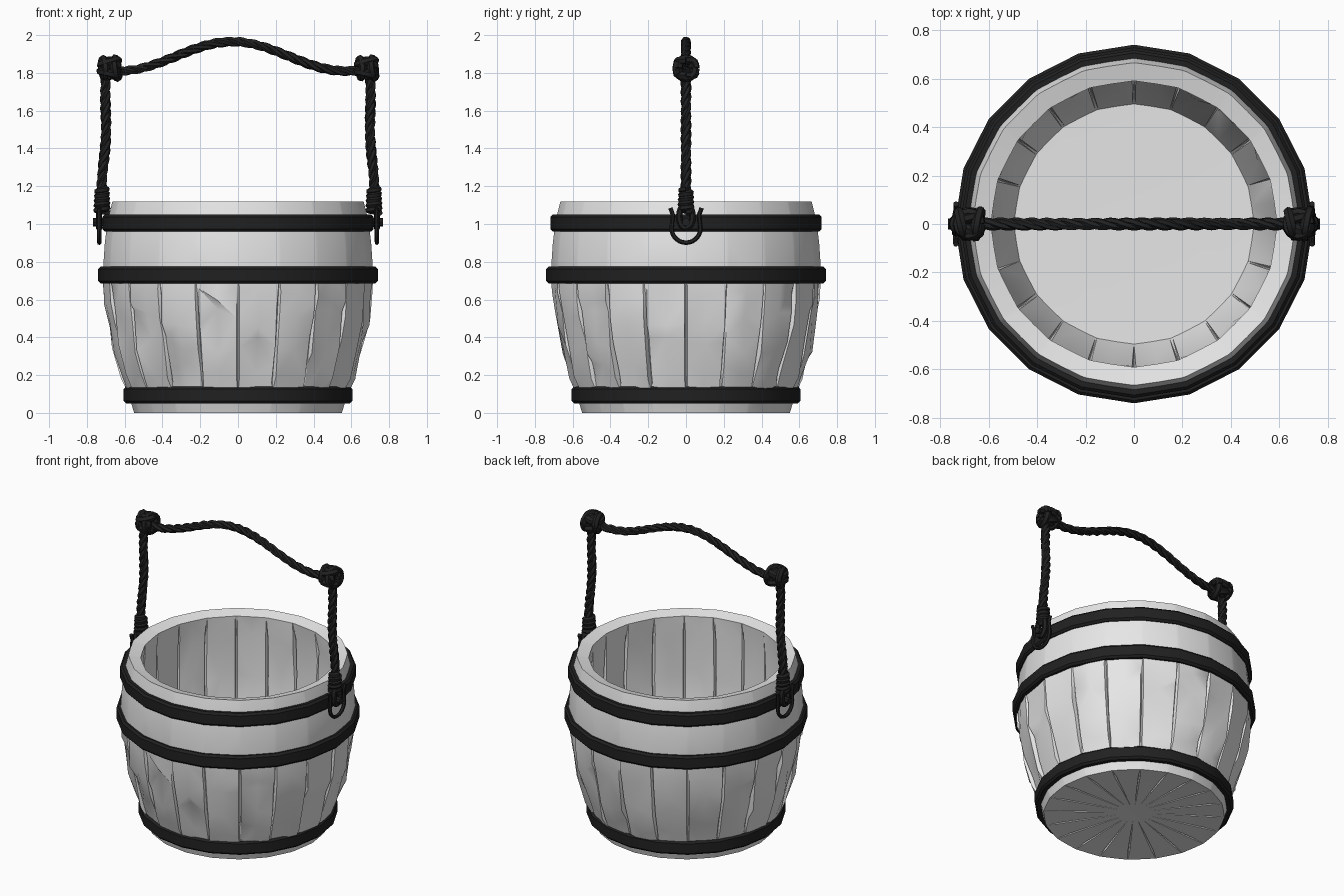
import bpy, bmesh, math, random
from mathutils import Vector

random.seed(4)
SIDES = 20
cube = bpy.data.objects.get("Cube")
if cube:
    bpy.data.objects.remove(cube, do_unlink=True)


def material(name, value):
    mat = bpy.data.materials.new(name)
    mat.use_nodes = True
    colour = (value, value, value, 1)
    mat.diffuse_color = colour
    bsdf = mat.node_tree.nodes["Principled BSDF"]
    bsdf.inputs["Base Color"].default_value = colour
    bsdf.inputs["Roughness"].default_value = 0.8
    return mat


WOOD = material("pale wood", 0.8)
BLACK = material("black iron and rope", 0.015)


def finish(name, bm, mat, angle=40):
    bmesh.ops.recalc_face_normals(bm, faces=bm.faces)
    mesh = bpy.data.meshes.new(name)
    bm.to_mesh(mesh)
    bm.free()
    mesh.materials.append(mat)
    obj = bpy.data.objects.new(name, mesh)
    bpy.context.collection.objects.link(obj)
    bpy.ops.object.select_all(action="DESELECT")
    obj.select_set(True)
    bpy.context.view_layer.objects.active = obj
    bpy.ops.object.shade_smooth_by_angle(angle=math.radians(angle))
    return obj


def bridge(bm, a, b):
    n = len(a)
    for i in range(n):
        bm.faces.new((a[i], a[(i + 1) % n], b[(i + 1) % n], b[i]))


def add_tube(bm, points, radius, sides=6):
    """Round tube along a path, capped at both ends."""
    points = [Vector(p) for p in points]
    rings, side = [], None
    for i, p in enumerate(points):
        t = (points[min(i + 1, len(points) - 1)] - points[max(i - 1, 0)]).normalized()
        if side is None:
            side = t.orthogonal()
        side = (side - t * side.dot(t)).normalized()
        up = t.cross(side)
        rings.append([bm.verts.new(p + radius * (side * math.cos(a) + up * math.sin(a)))
                      for a in (math.tau * k / sides for k in range(sides))])
    for a, b in zip(rings, rings[1:]):
        bridge(bm, a, b)
    bm.faces.new(rings[0])
    bm.faces.new(rings[-1])


def add_rope(bm, path, thickness, turns, steps=60):
    """Three strands twisted round a path function of 0..1."""
    for strand in range(3):
        points = []
        for i in range(steps + 1):
            t = i / steps
            p = path(t)
            d = (path(min(t + 0.01, 1)) - path(max(t - 0.01, 0))).normalized()
            u = Vector((0, 1, 0))
            v = d.cross(u).normalized()
            a = math.tau * (turns * t + strand / 3)
            points.append(p + (u * math.cos(a) + v * math.sin(a)) * thickness * 0.45)
        add_tube(bm, points, thickness * 0.6)


# Staved tub: outer wall, rim, inner wall; each row is radius, height, groove depth
ROWS = [(0.10, 0.012, 0), (0.25, 0.01, 0.02), (0.46, 0.005, 0.02), (0.55, 0, 0),
        (0.58, 0.1, 0), (0.625, 0.22, 0.025), (0.665, 0.36, 0.025), (0.695, 0.5, 0.025),
        (0.71, 0.62, 0.02), (0.715, 0.75, 0), (0.705, 0.9, 0), (0.69, 1.02, 0),
        (0.665, 1.12, 0), (0.59, 1.1, 0), (0.605, 0.95, -0.015), (0.61, 0.7, -0.015),
        (0.59, 0.4, -0.015), (0.495, 0.12, 0)]
bm = bmesh.new()
rings = []
for k, (r, z, groove) in enumerate(ROWS):
    ring = []
    for s in range(SIDES):
        for offset in (-0.04, 0, 0.04, 0.5):
            a = math.tau * (s + offset) / SIDES - math.pi / 2
            # flat staves with hand-hewn unevenness and narrow seams
            rr = r * (0.992 if offset == 0.5 else 1)
            zz = z
            if groove:
                if offset == 0:
                    rr, zz = (rr, z + groove) if k < 4 else (rr - groove, z)
                elif k > 3:
                    rr += random.uniform(-0.014, 0.006)
                    zz += random.uniform(-0.05, 0.05)
            ring.append(bm.verts.new((rr * math.cos(a), rr * math.sin(a), zz)))
    rings.append(ring)
for a, b in zip(rings, rings[1:]):
    bridge(bm, a, b)
bm.faces.new(rings[0])
# Inner floor
hub = bm.verts.new((0, 0, 0.11))
last = rings[-1]
for i in range(len(last)):
    bm.faces.new((last[i], last[(i + 1) % len(last)], hub))
bmesh.ops.triangulate(bm, faces=[f for f in bm.faces if len(f.verts) == 4])
finish("staved_tub", bm, WOOD, 35)

# Iron hoops
for name, z, r in (("lower_hoop", 0.095, 0.605), ("middle_hoop", 0.73, 0.74), ("upper_hoop", 1.005, 0.718)):
    bm = bmesh.new()
    section = [(-0.06, -0.043), (-0.012, -0.045), (0, -0.032), (0, 0.032), (-0.012, 0.045), (-0.06, 0.043)]
    loops = []
    for dr, dz in section:
        loops.append([bm.verts.new(((r + dr) * math.sin(a), (r + dr) * math.cos(a), z + dz))
                      for a in (math.tau * s / SIDES for s in range(SIDES))])
    for a, b in zip(loops, loops[1:] + loops[:1]):
        bridge(bm, a, b)
    finish(name, bm, BLACK)


# Arched rope handle
def arch(t):
    x = -0.68 + 1.36 * t
    return Vector((x, 0, 1.81 + 0.155 * (0.5 + 0.5 * math.cos(math.pi * min(abs(x + 0.03) / 0.6, 1)))))


bm = bmesh.new()
add_rope(bm, arch, 0.026, 7, 80)
finish("handle_rope", bm, BLACK)

for label, s in (("left", 1), ("right", -1)):
    # Hanging rope
    bm = bmesh.new()
    add_rope(bm, lambda t: Vector((s * (0.72 - 0.028 * t + 0.006 * math.sin(9 * t)), 0, 1.08 + 0.74 * t)), 0.028, 5)
    finish(label + "_hanging_rope", bm, BLACK)

    # Knot of crossing rope coils
    bm = bmesh.new()
    centre = Vector((s * 0.68, 0, 1.825))
    for axis, shift, radius in (("x", -0.03, 0.05), ("x", 0.035, 0.053), ("z", -0.028, 0.05),
                                ("z", 0.03, 0.047), ("y", -0.025, 0.042), ("y", 0.025, 0.042)):
        points = []
        for i in range(17):
            a = math.tau * i / 16
            c, d = radius * math.cos(a), radius * math.sin(a)
            wobble = shift + 0.012 * math.sin(a + shift * 60)
            offset = {"x": (wobble, c, d), "y": (c, wobble, d), "z": (c, d, wobble)}[axis]
            points.append(centre + Vector(offset))
        add_tube(bm, points, 0.021)
    finish(label + "_knot", bm, BLACK)

    # Binding wound round the rope end
    bm = bmesh.new()
    points = []
    for i in range(61):
        a = math.tau * i / 12
        r = 0.03 - 0.005 * i / 60
        points.append((s * 0.72 + r * math.cos(a), r * math.sin(a), 1.06 + 0.125 * i / 60))
    add_tube(bm, points, 0.017)
    finish(label + "_binding", bm, BLACK)

    # Rope loop and open iron shackle hanging over the upper hoop
    bm = bmesh.new()
    x = s * 0.735
    add_tube(bm, [(x, 0.036 * math.sin(a), 1.04 - 0.06 * math.cos(a))
                  for a in (math.tau * i / 20 for i in range(21))], 0.017)
    finish(label + "_rope_loop", bm, BLACK)
    bm = bmesh.new()
    bow = [(x, 0.077 * math.cos(a), 0.978 + 0.077 * math.sin(a))
           for a in (math.pi + math.pi * i / 14 for i in range(15))]
    add_tube(bm, [(x, -0.083, 1.085), (x, -0.07, 1.05)] + bow + [(x, 0.07, 1.05), (x, 0.083, 1.085)], 0.012)
    finish(label + "_shackle", bm, BLACK)

    # Pin through the loop
    bm = bmesh.new()
    add_tube(bm, [(s * 0.68, 0, 1.01), (s * 0.768, 0, 1.01)], 0.022, 8)
    finish(label + "_pin", bm, BLACK)
